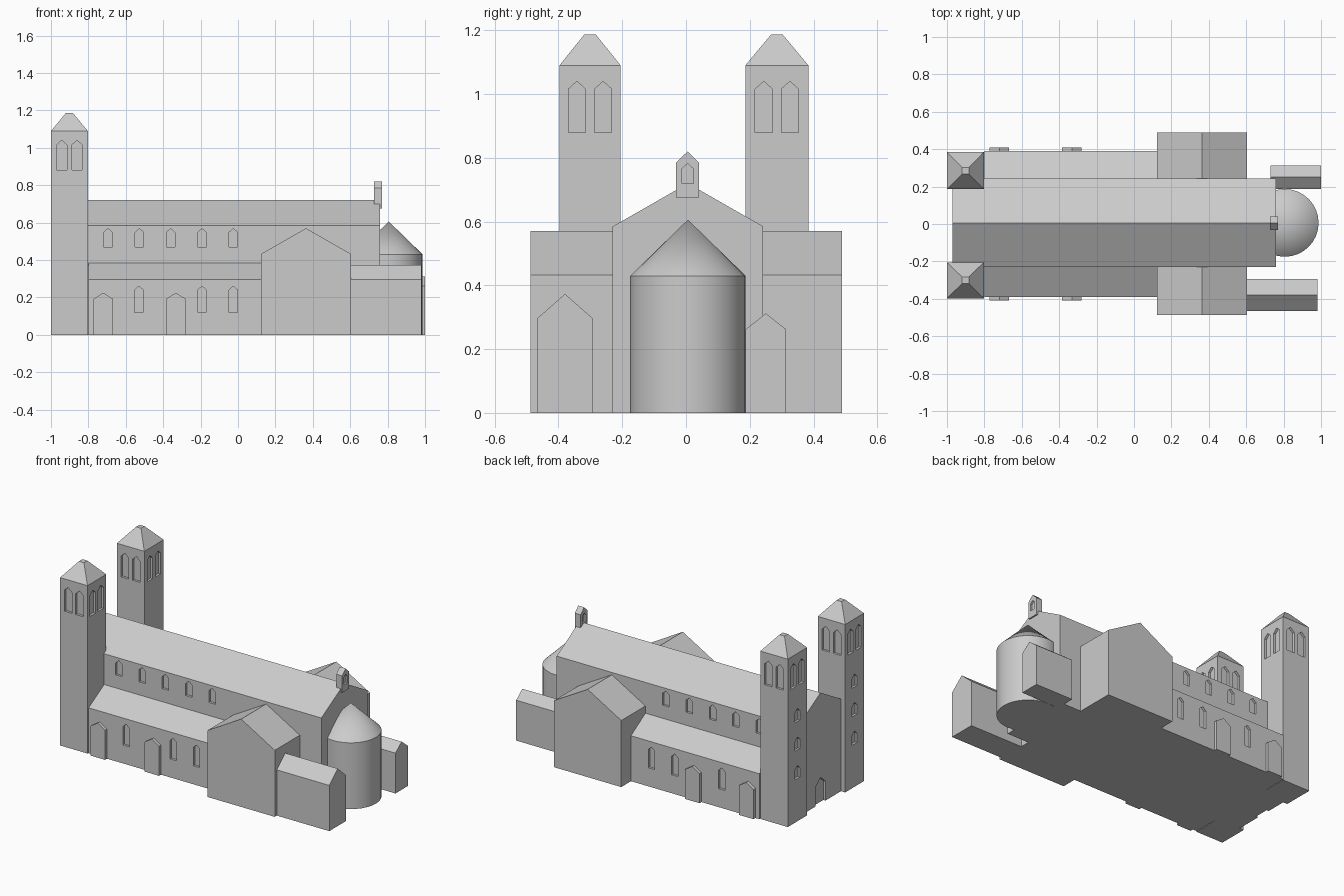
import bpy, bmesh, math
from mathutils import Vector

if "Cube" in bpy.data.objects:
    bpy.data.objects.remove(bpy.data.objects["Cube"])

stone = bpy.data.materials.new("pale_grey_stone")
stone.diffuse_color = (0.6, 0.6, 0.6, 1)
stone.use_nodes = True
stone.node_tree.nodes["Principled BSDF"].inputs["Base Color"].default_value = stone.diffuse_color


def add_prism(bm, profile, axis, lo, hi):
    """Extrude a profile of (y, z) along x, or of (x, z) along y."""
    def point(t, p):
        return Vector((t, p[0], p[1])) if axis == 'x' else Vector((p[0], t, p[1]))
    a = [bm.verts.new(point(lo, p)) for p in profile]
    b = [bm.verts.new(point(hi, p)) for p in profile]
    n = len(profile)
    faces = [bm.faces.new(a), bm.faces.new(b[::-1])]
    for i in range(n):
        j = (i + 1) % n
        faces.append(bm.faces.new((a[j], a[i], b[i], b[j])))
    bmesh.ops.recalc_face_normals(bm, faces=faces)


def finish(name, bm):
    mesh = bpy.data.meshes.new(name)
    bm.to_mesh(mesh)
    bm.free()
    mesh.materials.append(stone)
    ob = bpy.data.objects.new(name, mesh)
    bpy.context.collection.objects.link(ob)
    return ob


def prism(name, profile, axis, lo, hi):
    bm = bmesh.new()
    add_prism(bm, profile, axis, lo, hi)
    return finish(name, bm)


def gable(a, b, z0, eave, peak):
    """House-shaped outline, used for buildings and pointed openings."""
    return [(a, z0), (b, z0), (b, eave), ((a + b) / 2, peak), (a, eave)]


def arch(c, w, z0, z1):
    return gable(c - w / 2, c + w / 2, z0, z1 - w * 0.45, z1)


def recess(ob, openings, depth=0.015):
    """Sink openings (axis, wall position, outline) into the walls."""
    bm = bmesh.new()
    for axis, wall, outline in openings:
        add_prism(bm, outline, axis, wall - depth, wall + depth)
    cutter = finish("cutter", bm)
    cutter.hide_render = True
    mod = ob.modifiers.new("openings", 'BOOLEAN')
    mod.operation = 'DIFFERENCE'
    mod.solver = 'EXACT'
    mod.object = cutter
    bpy.context.view_layer.update()
    deps = bpy.context.evaluated_depsgraph_get()
    mesh = bpy.data.meshes.new_from_object(ob.evaluated_get(deps))
    ob.modifiers.clear()
    ob.data = mesh
    bpy.data.objects.remove(cutter)


# Nave with clerestory windows and west door
WINDOWS = [-0.695 + 0.1675 * i for i in range(5)]
SOUTH, NORTH = -0.23, 0.242
nave = prism("nave", gable(SOUTH, NORTH, 0, 0.585, 0.72), 'x', -0.97, 0.76)
cuts = [('y', wall, arch(x, 0.047, 0.47, 0.568)) for wall in (SOUTH, NORTH) for x in WINDOWS]
cuts.append(('x', -0.97, arch(0.005, 0.10, -0.02, 0.17)))
recess(nave, cuts)

# Side aisles with lean-to roofs, windows and small gabled porches
for side, inner, outer in (("south", SOUTH, -0.39), ("north", NORTH, 0.39)):
    aisle = prism(side + "_aisle", [(inner, 0), (outer, 0), (outer, 0.295), (inner, 0.385)],
                  'x', -0.8, 0.13)
    recess(aisle, [('y', outer, arch(x, 0.045, 0.12, 0.26)) for x in (-0.53, -0.1925, -0.025)])
    s = 1 if outer > 0 else -1
    for label, x in (("west", -0.72), ("east", -0.332)):
        prism(f"{side}_{label}_porch", gable(x - 0.052, x + 0.052, 0, 0.192, 0.225),
              'y', *sorted((outer - s * 0.01, outer + s * 0.02)))

# Transept arms
prism("south_transept", gable(0.122, 0.605, 0, 0.432, 0.57), 'y', -0.487, SOUTH)
prism("north_transept", gable(0.122, 0.605, 0, 0.432, 0.57), 'y', NORTH, 0.49)

# East chapels
prism("south_chapel", gable(-0.466, -0.293, 0, 0.297, 0.373), 'x', 0.6, 0.982)
prism("north_chapel", gable(0.187, 0.314, 0, 0.262, 0.312), 'x', 0.73, 1.0)

# Round apse and its cone roof
for name, top, z0, z1 in (("apse_wall", 0.181, 0.0, 0.43), ("apse_roof", 0.0, 0.43, 0.606)):
    bm = bmesh.new()
    bmesh.ops.create_cone(bm, cap_ends=True, segments=32, radius1=0.181, radius2=top, depth=z1 - z0)
    bmesh.ops.translate(bm, verts=bm.verts, vec=(0.806, 0.006, (z0 + z1) / 2))
    ob = finish(name, bm)
    bpy.context.view_layer.objects.active = ob
    ob.select_set(True)
    bpy.ops.object.shade_smooth_by_angle(angle=math.radians(35))
    ob.select_set(False)

# Bell gable over the east end
bell = prism("bell_gable", gable(-0.031, 0.041, 0.675, 0.785, 0.82), 'x', 0.728, 0.77)
recess(bell, [('x', x, arch(0.005, 0.036, 0.72, 0.782)) for x in (0.728, 0.77)], 0.012)

# West towers with paired belfry openings and truncated pyramid roofs
X0, X1, TOP = -1.0, -0.803, 1.09
for side, y0, y1 in (("south", -0.397, -0.205), ("north", 0.186, 0.384)):
    tower = prism(side + "_tower", [(X0, 0), (X1, 0), (X1, TOP), (X0, TOP)], 'y', y0, y1)
    cx, cy = (X0 + X1) / 2, (y0 + y1) / 2
    cuts = []
    for d in (-0.041, 0.041):
        cuts += [('x', w, arch(cy + d, 0.054, 0.88, 1.04)) for w in (X0, X1)]
        cuts += [('y', w, arch(cx + d, 0.054, 0.88, 1.04)) for w in (y0, y1)]
    # Stair windows on the west face
    cuts += [('x', X0, arch(cy, 0.05, z - 0.042, z + 0.042)) for z in (0.32, 0.505, 0.69)]
    recess(tower, cuts)

    bm = bmesh.new()
    bmesh.ops.create_cube(bm, size=1)
    for v in bm.verts:
        up = v.co.z > 0
        v.co = (cx + v.co.x * (0.036 if up else X1 - X0),
                cy + v.co.y * (0.036 if up else y1 - y0),
                1.187 if up else TOP)
    finish(side + "_tower_roof", bm)
